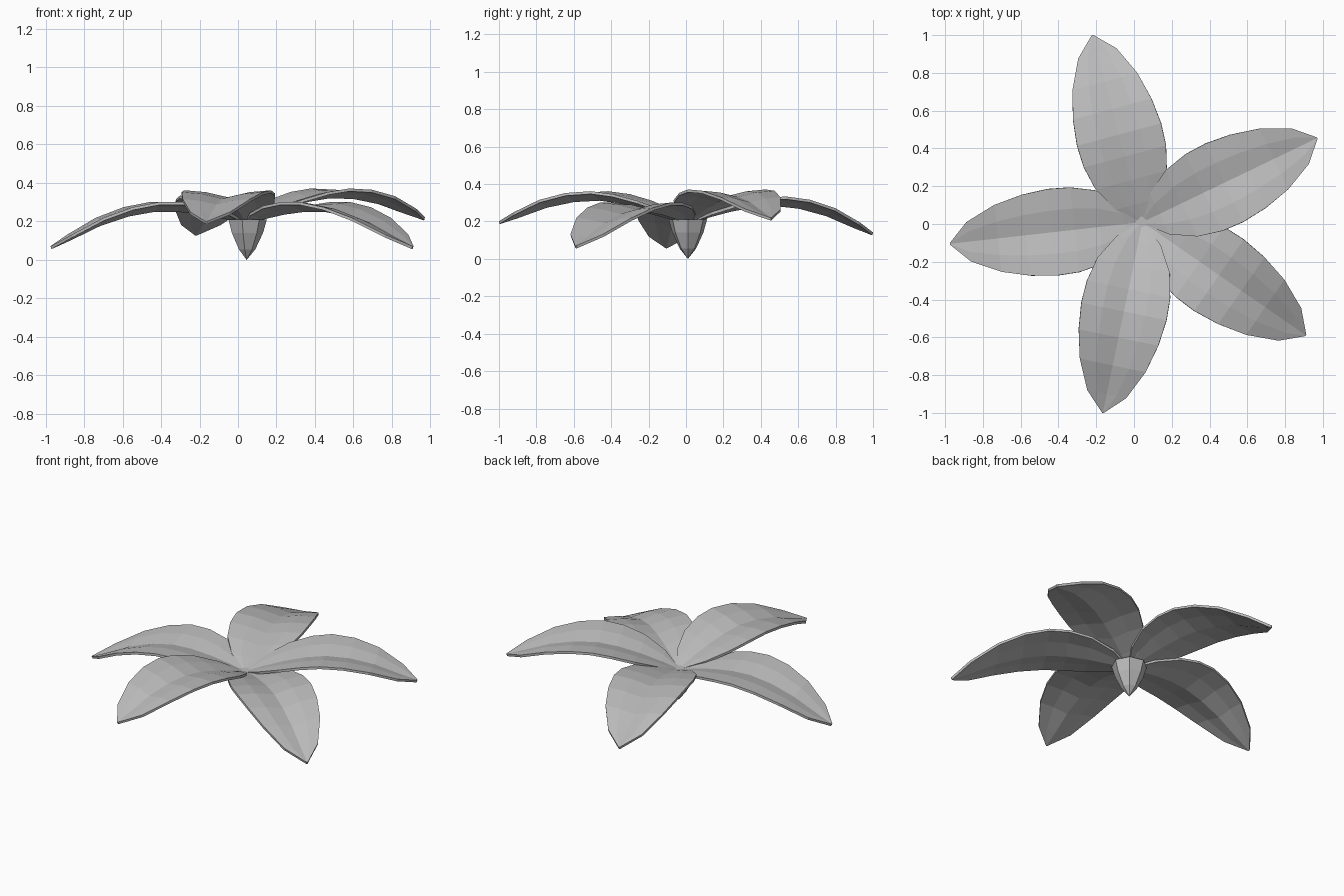
import bpy, bmesh
from math import sin, cos, atan2, hypot, pi

if "Cube" in bpy.data.objects:
    bpy.data.objects.remove(bpy.data.objects["Cube"], do_unlink=True)

grey = bpy.data.materials.new("plain grey")
grey.use_nodes = True
colour = (0.5, 0.5, 0.5, 1)
grey.diffuse_color = colour
grey.node_tree.nodes["Principled BSDF"].inputs["Base Color"].default_value = colour

CX, CY, CZ = 0.045, 0.01, 0.2


def finish(bm, name):
    mesh = bpy.data.meshes.new(name)
    bm.to_mesh(mesh)
    bm.free()
    mesh.materials.append(grey)
    ob = bpy.data.objects.new(name, mesh)
    bpy.context.collection.objects.link(ob)
    return ob


# Leaf stations: distance along the rib, half width, rib height
STATIONS = [(0, 0.012, 0), (0.1, 0.12, 0.025), (0.23, 0.195, 0.05),
            (0.36, 0.225, 0.065), (0.48, 0.23, 0.065), (0.62, 0.215, 0.04),
            (0.77, 0.178, -0.01), (0.925, 0.105, -0.085), (1.025, 0.004, -0.13)]
# Cross-section: fraction of half width, lift above the rib
SECTION = [(-1, 0.036), (-0.5, 0.026), (0, 0), (0.5, 0.026), (1, 0.036)]


def leaf(name, tip_x, tip_y, tip_z):
    dx, dy = tip_x - CX, tip_y - CY
    angle, stretch = atan2(dy, dx), hypot(dx, dy) / STATIONS[-1][0]
    pitch = (tip_z - CZ - STATIONS[-1][2]) / STATIONS[-1][0]
    bm = bmesh.new()
    rows = []
    for t, w, h in STATIONS:
        row = []
        for s, lift in SECTION:
            u, v = t * stretch, s * w
            z = CZ + h + pitch * t + lift * w / 0.23
            row.append(bm.verts.new((CX + u * cos(angle) - v * sin(angle),
                                     CY + u * sin(angle) + v * cos(angle), z)))
        rows.append(row)
    for a, b in zip(rows, rows[1:]):
        for i in range(len(SECTION) - 1):
            bm.faces.new((a[i], b[i], b[i + 1], a[i + 1]))
    ob = finish(bm, name)
    solid = ob.modifiers.new("thickness", "SOLIDIFY")
    solid.thickness = 0.015
    solid.offset = -1


# Five arching leaves, placed by their tips
leaf("back_leaf", -0.22, 1.0, 0.14)
leaf("back_left_leaf", 0.97, 0.455, 0.22)
leaf("front_left_leaf", 0.91, -0.59, 0.07)
leaf("front_leaf", -0.165, -1.0, 0.2)
leaf("right_leaf", -0.975, -0.105, 0.07)

# Faceted bud below the leaves
bm = bmesh.new()
SIDES = 7
rings = []
for r, z in [(0.045, 0.055), (0.085, 0.14), (0.105, 0.21)]:
    rings.append([bm.verts.new((CX + r * cos(2 * pi * i / SIDES),
                                CY + r * sin(2 * pi * i / SIDES), z))
                  for i in range(SIDES)])
point = bm.verts.new((CX, CY, 0))
for i in range(SIDES):
    j = (i + 1) % SIDES
    bm.faces.new((point, rings[0][j], rings[0][i]))
    for a, b in zip(rings, rings[1:]):
        bm.faces.new((a[i], a[j], b[j], b[i]))
bm.faces.new(rings[-1])
finish(bm, "bud")
